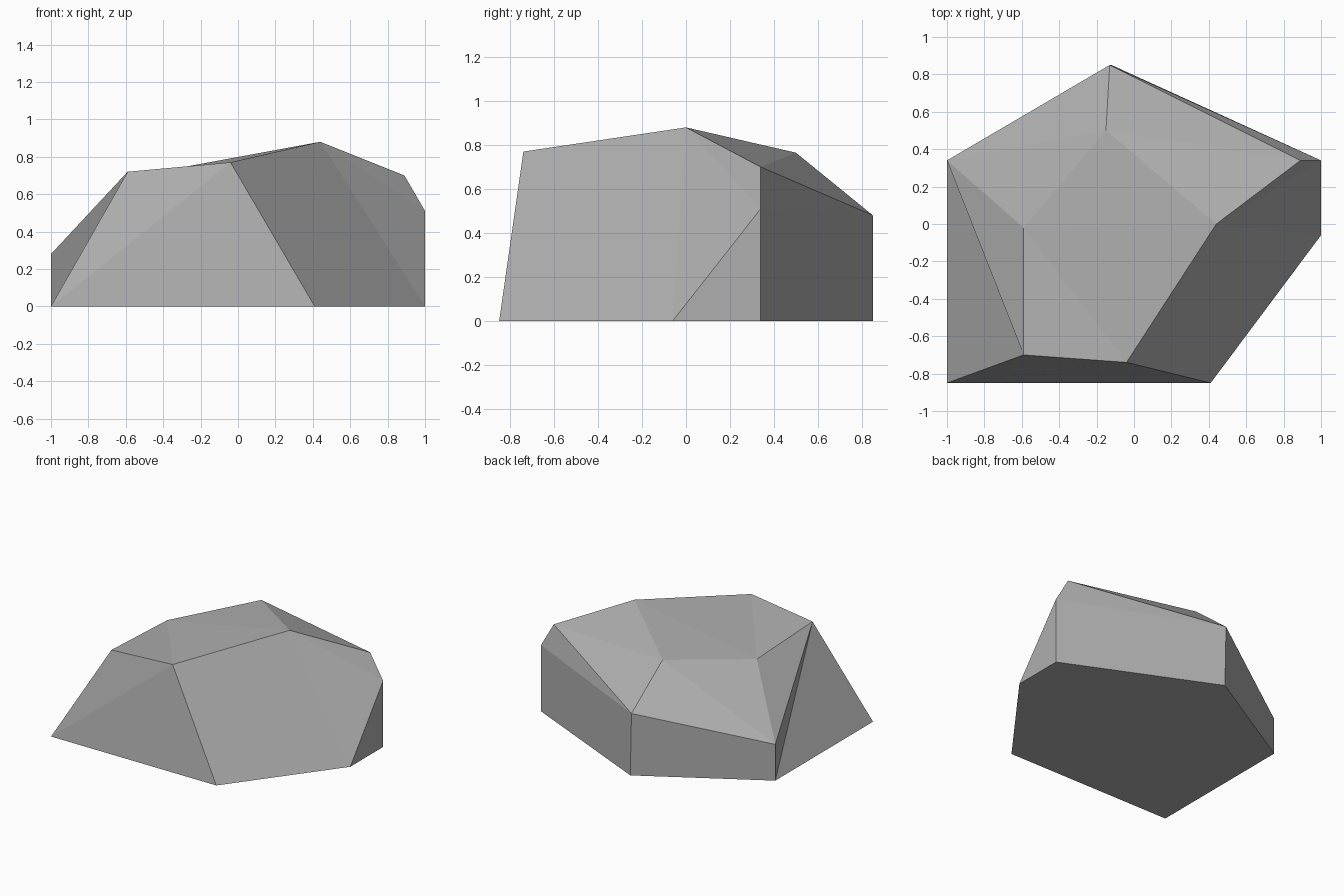
import bpy
import bmesh

# Remove the default cube
default_cube = bpy.data.objects.get("Cube")
if default_cube:
    bpy.data.objects.remove(default_cube, do_unlink=True)

# Stone colour
stone = bpy.data.materials.new("stone grey")
stone.use_nodes = True
grey = (0.43, 0.43, 0.43, 1.0)
stone.diffuse_color = grey
shader = next(n for n in stone.node_tree.nodes if n.type == "BSDF_PRINCIPLED")
shader.inputs["Base Color"].default_value = grey
shader.inputs["Roughness"].default_value = 0.9

# Corner points of the boulder
corners = {
    # ground outline
    "front_left": (-1, -0.85, 0), "front_right": (0.41, -0.85, 0),
    "side_right": (1, -0.06, 0), "back_right": (1, 0.34, 0),
    "back_tip": (-0.12, 0.85, 0), "back_left": (-1, 0.34, 0),
    # rim above the upright back walls
    "rim_right": (1, 0.34, 0.51), "rim_tip": (-0.13, 0.85, 0.48),
    "rim_left": (-1, 0.34, 0.28),
    # crown
    "shoulder": (0.89, 0.34, 0.7), "peak": (0.44, 0, 0.88),
    "crown_back": (-0.15, 0.5, 0.765), "crown_left": (-0.59, -0.02, 0.69),
    "crown_front": (-0.59, -0.7, 0.72), "brow": (-0.04, -0.74, 0.77),
}

# Facets of the boulder
facets = [
    # underside
    "front_left front_right side_right back_right back_tip back_left",
    # front slope
    "front_left front_right brow",
    "front_left brow crown_front",
    # right slope
    "front_right side_right peak",
    "front_right peak brow",
    "side_right rim_right peak",
    "rim_right shoulder peak",
    "side_right back_right rim_right",
    # back walls
    "back_right back_tip rim_tip rim_right",
    "back_tip back_left rim_left rim_tip",
    "rim_right rim_tip shoulder",
    # left slope
    "back_left front_left crown_front",
    "back_left crown_front rim_left",
    "rim_left crown_front crown_left",
    # crown
    "crown_front brow crown_left",
    "crown_left brow peak",
    "crown_left peak crown_back",
    "peak shoulder crown_back",
    "shoulder rim_tip crown_back",
    "crown_back rim_tip rim_left",
    "crown_back rim_left crown_left",
]

bm = bmesh.new()
points = {name: bm.verts.new(co) for name, co in corners.items()}
for facet in facets:
    bm.faces.new([points[name] for name in facet.split()])
bmesh.ops.recalc_face_normals(bm, faces=bm.faces)

# Flat-shaded boulder object
mesh = bpy.data.meshes.new("boulder")
bm.to_mesh(mesh)
bm.free()
mesh.materials.append(stone)
boulder = bpy.data.objects.new("boulder", mesh)
bpy.context.collection.objects.link(boulder)
